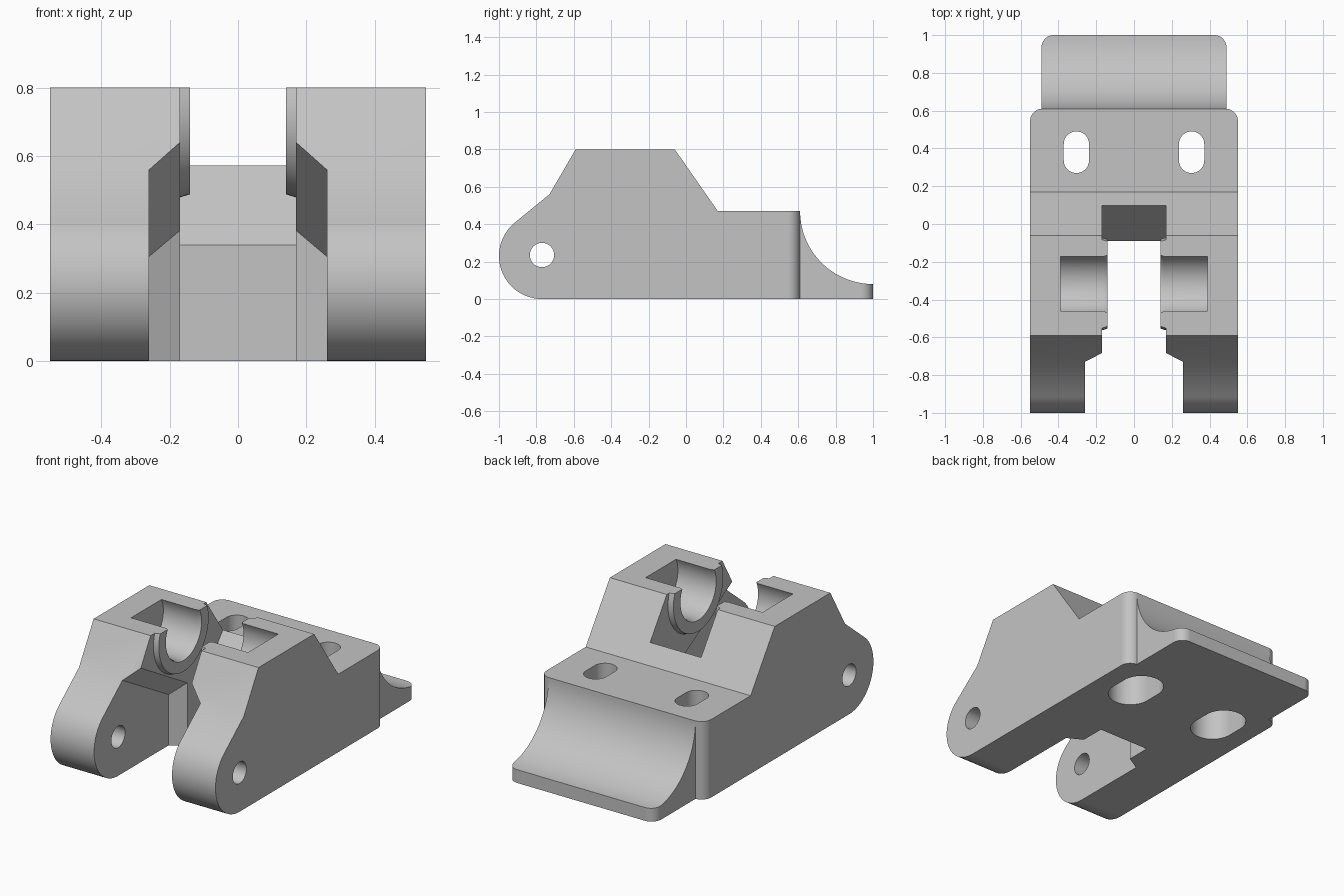
import bpy, bmesh
from math import sin, cos, pi, radians

cube = bpy.data.objects.get("Cube")
if cube:
    bpy.data.objects.remove(cube, do_unlink=True)

grey = bpy.data.materials.new("light grey")
grey.use_nodes = True
colour = (0.55, 0.55, 0.55, 1)
grey.diffuse_color = colour
grey.node_tree.nodes["Principled BSDF"].inputs["Base Color"].default_value = colour


def arc(cx, cy, r, start, end, n=24):
    steps = [radians(start + (end - start) * i / n) for i in range(n + 1)]
    return [(cx + r * cos(a), cy + r * sin(a)) for a in steps]


def circle(cx, cy, r, n=64):
    return arc(cx, cy, r, 0, 360, n)[:-1]


def capsule(cx, cy, r, half):
    return arc(cx, cy + half, r, 0, 180) + arc(cx, cy - half, r, 180, 360)


def loft(name, axis, sections):
    """Skin equal-length polygons placed along the x axis (y,z) or z axis (x,y)."""
    bm = bmesh.new()
    rings = []
    for t, poly in sections:
        rings.append([bm.verts.new((t, a, b) if axis == "x" else (a, b, t))
                      for a, b in poly])
    for lo, hi in zip(rings, rings[1:]):
        for i in range(len(lo)):
            j = (i + 1) % len(lo)
            bm.faces.new((lo[i], lo[j], hi[j], hi[i]))
    bm.faces.new(rings[0][::-1])
    bm.faces.new(rings[-1])
    bmesh.ops.recalc_face_normals(bm, faces=bm.faces)
    mesh = bpy.data.meshes.new(name)
    bm.to_mesh(mesh)
    bm.free()
    mesh.materials.append(grey)
    ob = bpy.data.objects.new(name, mesh)
    bpy.context.collection.objects.link(ob)
    return ob


def combine(target, tool, operation):
    tool.hide_render = True
    mod = target.modifiers.new(operation, "BOOLEAN")
    mod.operation, mod.solver, mod.object = operation, "EXACT", tool
    bpy.context.view_layer.objects.active = target
    bpy.ops.object.modifier_apply(modifier=mod.name)
    bpy.data.objects.remove(tool, do_unlink=True)


def prism(name, axis, lo, hi, poly):
    return loft(name, axis, [(lo, poly), (hi, poly)])


def rounded_plan(half, back, r=0.065):
    poly = [(-half, -1.2), (half, -1.2)]
    poly += arc(half - r, back - r, r, 0, 90, 12)
    poly += arc(r - half, back - r, r, 90, 180, 12)
    return prism("plan", "z", -0.2, 1, poly)


# Main body: side profile with rounded pivot end
side = arc(-0.77, 0.23, 0.23, 270, 128.5, 36)
side += [(-0.73, 0.56), (-0.59, 0.8), (-0.06, 0.8), (0.17, 0.47), (0.7, 0.47), (0.7, 0)]
body = prism("bracket_body", "x", -0.55, 0.55, side)
combine(body, rounded_plan(0.55, 0.61), "INTERSECT")

# Tail with a concave sweep
tail_side = [(0.45, 0.3), (0.45, 0), (1.05, 0), (1.05, 0.08)]
tail_side += arc(1, 0.47, 0.39, 270, 180, 32)
tail = prism("tail", "x", -0.49, 0.49, tail_side)
combine(tail, rounded_plan(0.49, 1), "INTERSECT")
combine(body, tail, "UNION")

# Wide front clearance, chamfered into the narrow slot
small = [(-1.2, -0.1), (-0.29, -0.1), (-0.29, 0.306), (-0.73, 0.56), (-1.2, 0.83)]
large = [(-1.2, -0.1), (-0.24, -0.1), (-0.24, 0.382), (-0.68, 0.638), (-1.2, 0.94)]
wide = loft("wide_slot", "x", [(-0.26, small), (-0.17, large), (0.17, large), (0.26, small)])
combine(body, wide, "DIFFERENCE")

# Narrow centre slot with ramped rear wall
slot = [(-1.2, -0.1), (-0.09, -0.1), (-0.09, 0.34), (0.1, 0.573), (0.32, 0.843), (-1.2, 0.95)]
combine(body, prism("centre_slot", "x", -0.17, 0.17, slot), "DIFFERENCE")

# Open-topped barrel seats with a raised rim on each inner wall
seat = (-0.317, 0.725)
for s in (-1, 1):
    rim = loft("seat_rim", "x", [(s * 0.14, circle(*seat, 0.237)),
                                 (s * 0.17, circle(*seat, 0.246)),
                                 (s * 0.22, circle(*seat, 0.2))])
    above = [(-0.8, 0.8), (0.2, 0.8), (0.2, 1.2), (-0.8, 1.2)]
    combine(rim, prism("above", "x", -1, 1, above), "DIFFERENCE")
    combine(body, rim, "UNION")
for s in (-1, 1):
    pocket = loft("seat_pocket", "x", [(s * 0.12, circle(*seat, 0.177)),
                                       (s * 0.16, circle(*seat, 0.163)),
                                       (s * 0.39, circle(*seat, 0.163))])
    combine(body, pocket, "DIFFERENCE")

# Pivot pin hole through both prongs
combine(body, prism("pin_hole", "x", -1, 1, circle(-0.77, 0.235, 0.065, 40)), "DIFFERENCE")

# Mounting slots, widened from underneath
for s in (-1, 1):
    x = s * 0.305
    combine(body, prism("screw_slot", "z", -0.1, 0.6, capsule(x, 0.38, 0.067, 0.043)), "DIFFERENCE")
    combine(body, prism("screw_recess", "z", -0.1, 0.32, capsule(x, 0.38, 0.125, 0.05)), "DIFFERENCE")

# Smooth curves, crisp edges, flat large faces
bpy.ops.object.select_all(action="DESELECT")
body.select_set(True)
bpy.context.view_layer.objects.active = body
bpy.ops.object.shade_smooth_by_angle(angle=radians(25))
flat = body.modifiers.new("even_shading", "WEIGHTED_NORMAL")
flat.keep_sharp = True
